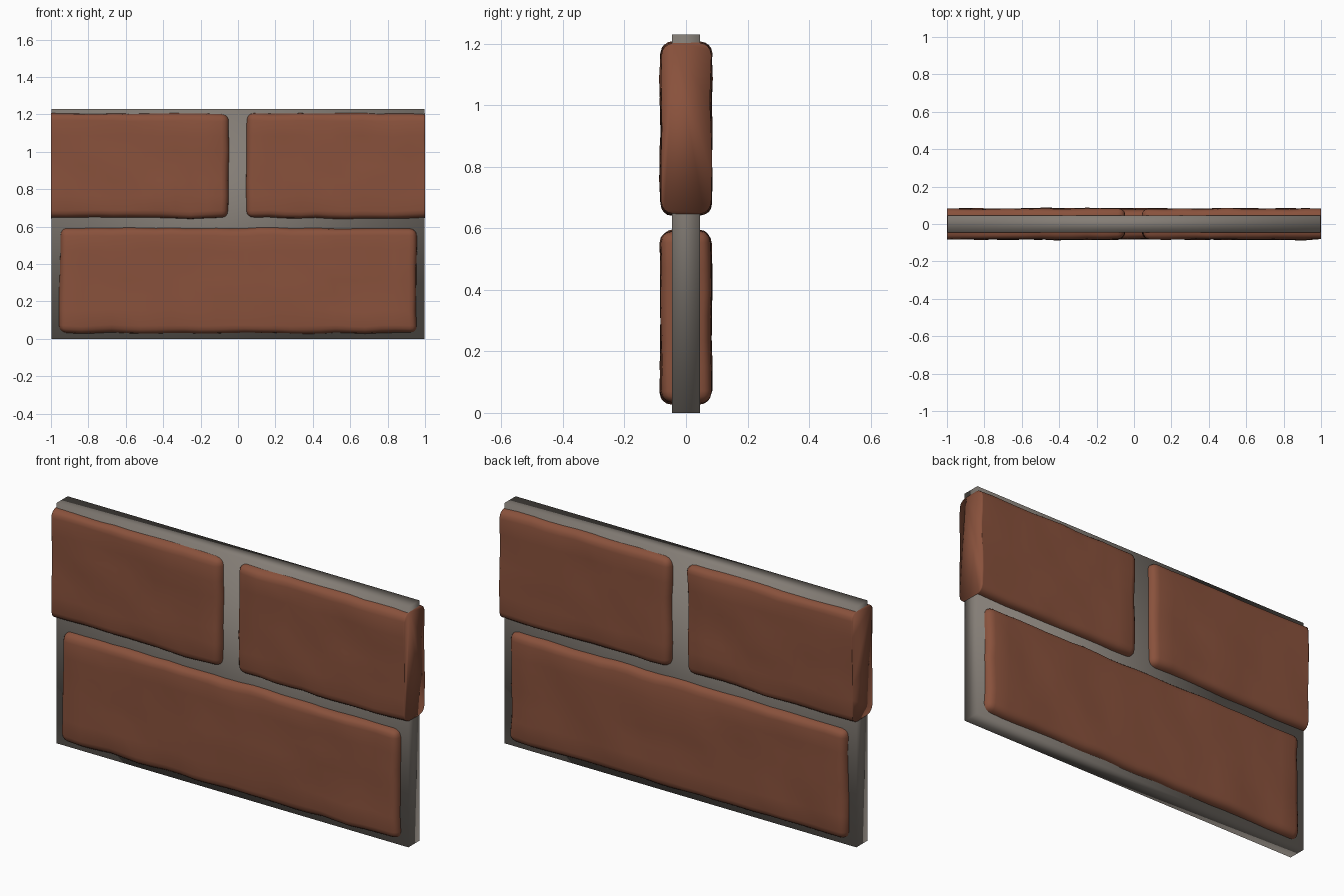
import bpy, bmesh
from mathutils import Vector, noise

if "Cube" in bpy.data.objects:
    bpy.data.objects.remove(bpy.data.objects["Cube"])


def material(name, rgb):
    m = bpy.data.materials.new(name)
    m.use_nodes = True
    m.diffuse_color = (*rgb, 1)
    m.node_tree.nodes["Principled BSDF"].inputs["Base Color"].default_value = (*rgb, 1)
    return m


def add_object(name, bm, mat):
    mesh = bpy.data.meshes.new(name)
    for f in bm.faces:
        f.smooth = True
    bmesh.ops.recalc_face_normals(bm, faces=bm.faces)
    bm.to_mesh(mesh)
    bm.free()
    mesh.materials.append(mat)
    obj = bpy.data.objects.new(name, mesh)
    bpy.context.collection.objects.link(obj)


def box(low, high):
    bm = bmesh.new()
    bmesh.ops.create_cube(bm, size=1)
    for v in bm.verts:
        v.co = Vector([(l + h) / 2 + c * (h - l) for l, h, c in zip(low, high, v.co)])
    return bm


def slice_at(bm, axis, pos, outer=False, inner=False):
    normal = Vector((0, 0, 0))
    normal[axis] = 1
    geom = bm.verts[:] + bm.edges[:] + bm.faces[:]
    cut = bmesh.ops.bisect_plane(bm, geom=geom, plane_co=normal * pos, plane_no=normal,
                                 clear_outer=outer, clear_inner=inner)
    if outer or inner:
        edges = [e for e in cut["geom_cut"] if isinstance(e, bmesh.types.BMEdge)]
        bmesh.ops.holes_fill(bm, edges=edges)


# Worn brick: a sliced box with rounded edges and gently uneven faces
def brick(name, low, high, radius=0.04):
    bm = box(low, high)
    for axis in range(3):
        l, h = low[axis] + radius, high[axis] - radius
        steps = max(1, round((h - l) / 0.08))
        cuts = [l + (h - l) * i / steps for i in range(steps + 1)]
        for pos in [l - radius * 0.5, h + radius * 0.5] + cuts:
            slice_at(bm, axis, pos)
    for v in bm.verts:
        core = Vector([min(max(c, l + radius), h - radius)
                       for c, l, h in zip(v.co, low, high)])
        v.co = core + (v.co - core).normalized() * radius
        v.co += noise.noise_vector(v.co * 6) * 0.009
    # Trim the half bricks flush with the panel ends
    slice_at(bm, 0, 1, outer=True) if high[0] > 1 else None
    slice_at(bm, 0, -1, inner=True) if low[0] < -1 else None
    add_object(name, bm, clay)


clay = material("brick_red", (0.25, 0.083, 0.045))
grey = material("mortar_grey", (0.23, 0.205, 0.18))

# Mortar slab
add_object("mortar_slab", box((-0.998, -0.046, 0), (0.998, 0.046, 1.23)), grey)

# Bricks
brick("lower_brick", (-0.955, -0.081, 0.03), (0.955, 0.081, 0.592))
brick("upper_right_brick", (-1.2, -0.081, 0.645), (-0.048, 0.081, 1.205))
brick("upper_left_brick", (0.043, -0.081, 0.645), (1.2, 0.081, 1.205))
